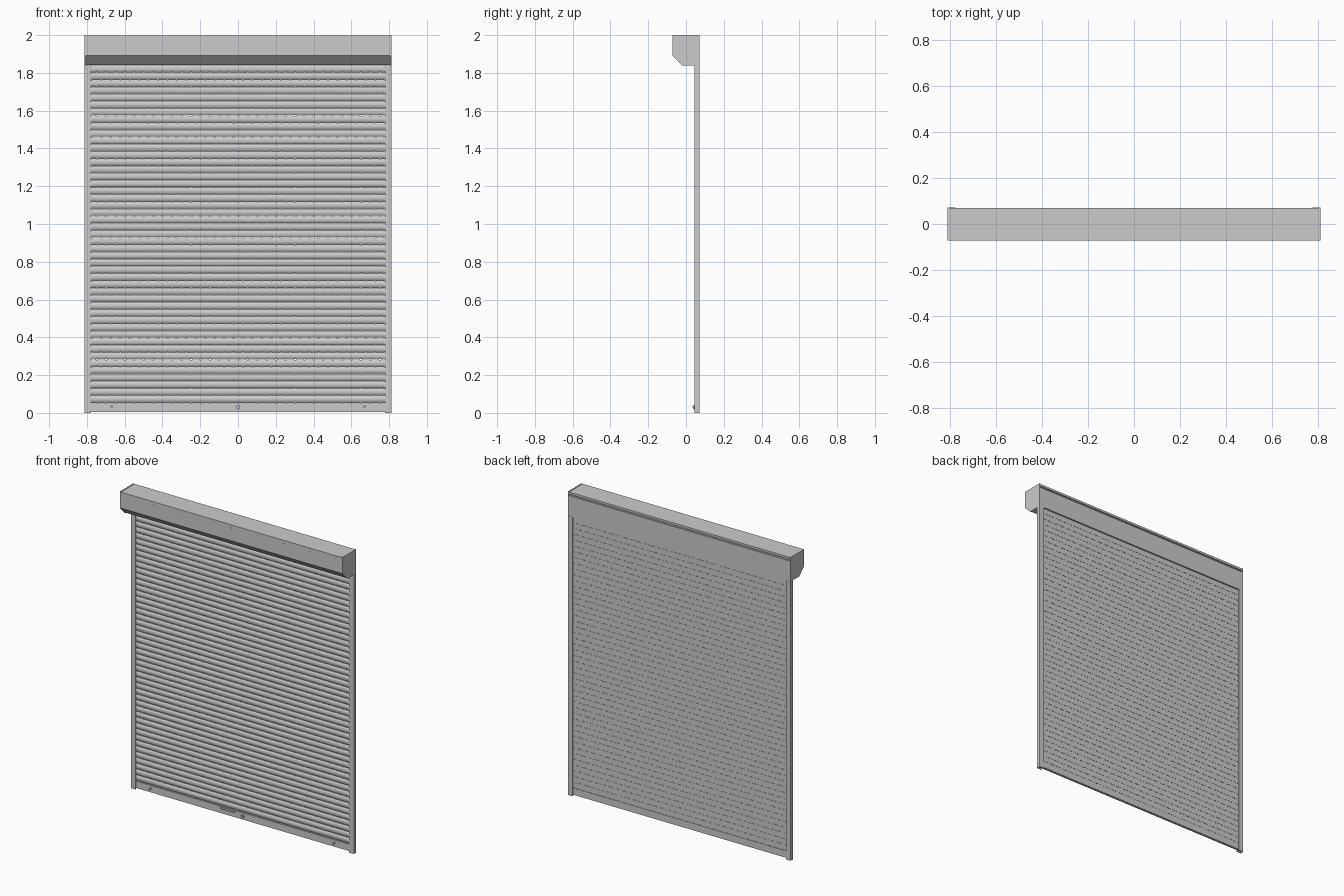
import bpy, bmesh, math
from mathutils import Matrix, Vector

if "Cube" in bpy.data.objects:
    bpy.data.objects.remove(bpy.data.objects["Cube"])

def finish(name, bm, smooth=False):
    bmesh.ops.recalc_face_normals(bm, faces=bm.faces[:])
    me = bpy.data.meshes.new(name)
    bm.to_mesh(me)
    bm.free()
    ob = bpy.data.objects.new(name, me)
    bpy.context.collection.objects.link(ob)
    if smooth:
        bpy.ops.object.select_all(action='DESELECT')
        ob.select_set(True)
        bpy.context.view_layer.objects.active = ob
        bpy.ops.object.shade_smooth_by_angle(angle=math.radians(35))
    return ob

def prism(bm, pts, a, b, axis='x'):
    # extrude a closed profile from a to b along x (yz), y (xz) or z (xy)
    place = {'x': lambda p, t: (t, p[0], p[1]),
             'y': lambda p, t: (p[0], t, p[1]),
             'z': lambda p, t: (p[0], p[1], t)}[axis]
    v0 = [bm.verts.new(place(p, a)) for p in pts]
    v1 = [bm.verts.new(place(p, b)) for p in pts]
    bm.faces.new(v0)
    bm.faces.new(v1[::-1])
    n = len(pts)
    for i in range(n):
        bm.faces.new((v0[i], v1[i], v1[(i + 1) % n], v0[(i + 1) % n]))

def box(bm, x0, x1, y0, y1, z0, z1):
    prism(bm, [(y0, z0), (y1, z0), (y1, z1), (y0, z1)], x0, x1)

def disc(cx, cz, r, n=20):
    return [(cx + r * math.cos(2 * math.pi * i / n), cz + r * math.sin(2 * math.pi * i / n)) for i in range(n)]

def capsule(cx, cz, half, r, n=8):
    pts = []
    for s, a0 in ((1, -90), (-1, 90)):
        for i in range(n + 1):
            a = math.radians(a0 + 180 * i / n)
            pts.append((cx + s * half + r * math.cos(a), cz + r * math.sin(a)))
    return pts

# housing body with front lip, chamfer and a groove along the back
bm = bmesh.new()
prism(bm, [(-0.069, 1.998), (-0.072, 1.998), (-0.072, 1.986), (-0.069, 1.986),
           (-0.069, 1.891), (-0.020, 1.842), (0.070, 1.842), (0.070, 1.974),
           (0.062, 1.974), (0.062, 1.984), (0.070, 1.984), (0.070, 1.998)], -0.806, 0.806)
finish("housing", bm)

# housing end caps
bm = bmesh.new()
for s in (-1, 1):
    prism(bm, [(-0.071, 2.0), (-0.071, 1.89), (-0.021, 1.84), (0.071, 1.84), (0.071, 2.0)],
          s * 0.804, s * 0.812)
finish("housing_end_caps", bm)

# rivets along the front of the housing
bm = bmesh.new()
for i in range(9):
    prism(bm, disc(-0.76 + i * 0.19, 1.975, 0.003, 8), -0.071, -0.068, 'y')
finish("housing_rivets", bm)

# side guide channels, open towards the middle
bm = bmesh.new()
for s in (-1, 1):
    u = [(0.812, 0.046), (0.812, 0.071), (0.778, 0.071), (0.778, 0.067),
         (0.808, 0.067), (0.808, 0.050), (0.778, 0.050), (0.778, 0.046)]
    prism(bm, [(s * x, y) for x, y in u], 0.0, 1.842, 'z')
finish("guide_rails", bm)

# curved slats
PITCH, Z0, COUNT = 0.038, 0.056, 47
bm = bmesh.new()
for k in range(COUNT):
    z = Z0 + k * PITCH
    h = PITCH - 0.003
    prof = [(0.0575 - 0.0065 * math.sin(math.pi * i / 8) ** 0.7, z + h * i / 8) for i in range(9)]
    prism(bm, prof + [(0.064, z + h), (0.064, z)], -0.803, 0.803)
finish("slats", bm, True)

# hinge strips between slats, broken by ventilation slots
bm = bmesh.new()
for k in range(COUNT):
    z = Z0 + k * PITCH - 0.003
    x = -0.803 + (0.025 if k % 2 else 0.05)
    start = -0.803
    while start < 0.803:
        end = min(x, 0.803)
        box(bm, start, end, 0.058, 0.063, z, z + 0.003)
        start, x = x + 0.009, x + 0.05
finish("slotted_hinge_strips", bm)

# bottom bar
bm = bmesh.new()
box(bm, -0.803, 0.803, 0.0505, 0.0655, 0.010, 0.053)
box(bm, -0.775, 0.775, 0.054, 0.062, 0.006, 0.010)
finish("bottom_bar", bm)

# pull handle: oval rim around a shallow dish
bm = bmesh.new()
outer, inner = capsule(-0.11, 0.043, 0.045, 0.008), capsule(-0.11, 0.043, 0.045, 0.005)
n = len(outer)
ring = [[bm.verts.new((x, y, z)) for x, z in p] for p, y in
        ((outer, 0.051), (outer, 0.044), (inner, 0.044), (inner, 0.050))]
for a, b in zip(ring, ring[1:]):
    for i in range(n):
        bm.faces.new((a[i], b[i], b[(i + 1) % n], a[(i + 1) % n]))
bm.faces.new(ring[3])
finish("pull_handle", bm, True)

# lock cylinder and key slot
bm = bmesh.new()
prism(bm, disc(0, 0.030, 0.011), 0.042, 0.051, 'y')
prism(bm, disc(0, 0.030, 0.007), 0.037, 0.043, 'y')
finish("lock", bm, True)
bm = bmesh.new()
box(bm, -0.001, 0.001, 0.036, 0.038, 0.025, 0.035)
finish("key_slot", bm)

# stop buttons
bm = bmesh.new()
for s in (-1, 1):
    prism(bm, disc(s * 0.67, 0.034, 0.006, 16), 0.034, 0.051, 'y')
finish("stop_buttons", bm, True)
